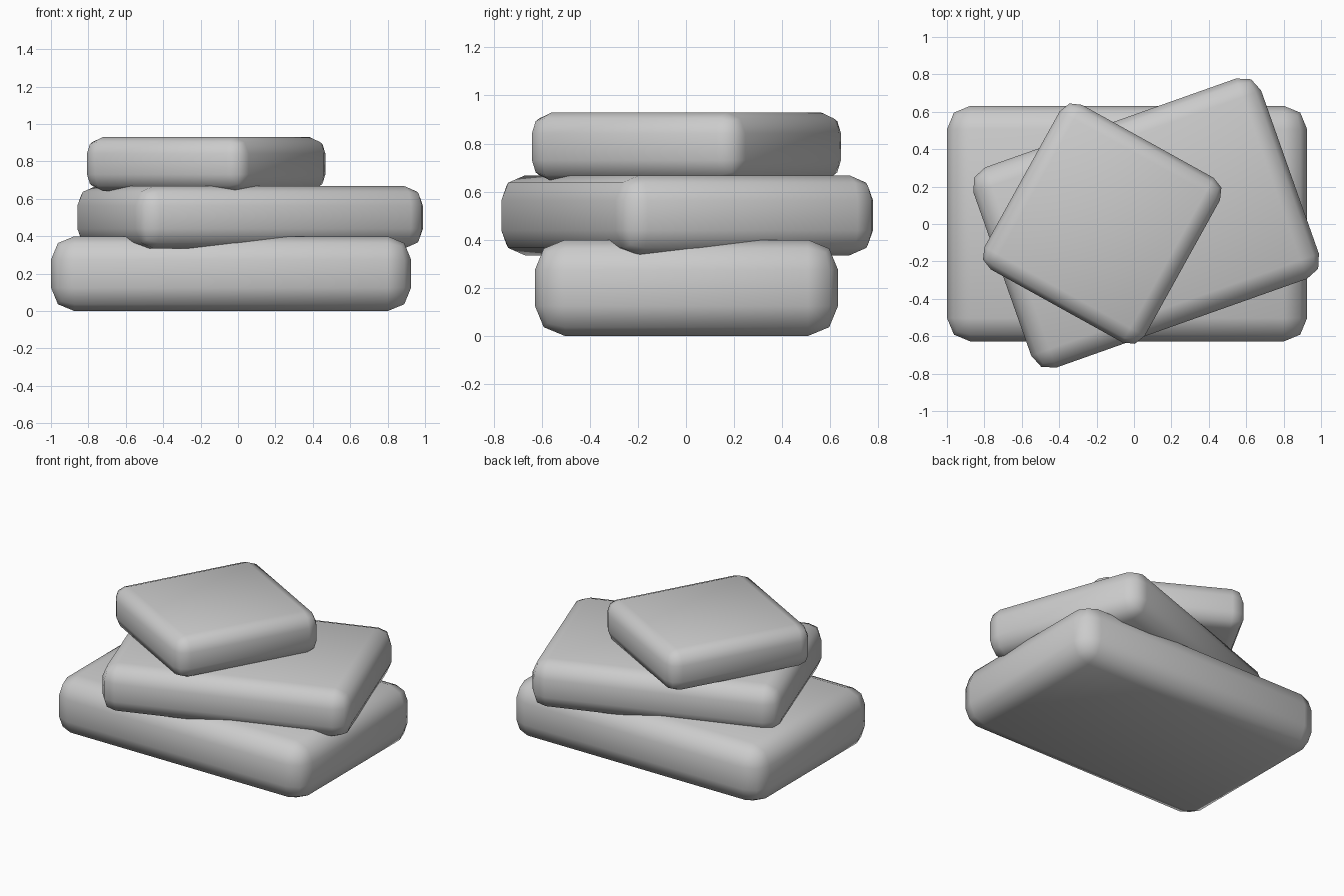
import bpy
import math

if "Cube" in bpy.data.objects:
    bpy.data.objects.remove(bpy.data.objects["Cube"], do_unlink=True)

# One plain stone colour
stone = bpy.data.materials.new("stone_grey")
stone.use_nodes = True
grey = (0.6, 0.6, 0.6, 1)
stone.diffuse_color = grey
stone.node_tree.nodes["Principled BSDF"].inputs["Base Color"].default_value = grey


def slab(name, centre, size, turn, rounding):
    """Rounded slab; centre gives x, y and the underside height."""
    x, y, base = centre
    bpy.ops.mesh.primitive_cube_add(size=1, location=(x, y, base + size[2] / 2))
    ob = bpy.context.object
    ob.name = name
    ob.scale = size
    bpy.ops.object.transform_apply(location=False, rotation=False, scale=True)
    ob.rotation_euler.z = math.radians(turn)
    bevel = ob.modifiers.new("rounded_edges", 'BEVEL')
    bevel.width = rounding
    bevel.segments = 2
    bpy.ops.object.modifier_apply(modifier=bevel.name)
    bpy.ops.object.shade_smooth()
    ob.data.materials.append(stone)
    return ob


# Stack of three slabs, each turned differently
slab("bottom_slab", (-0.037, 0.002, 0), (1.925, 1.26, 0.4), 0, 0.125)
slab("middle_slab", (0.065, 0.005, 0.335), (1.632, 1.136, 0.333), 19.5, 0.105)
slab("top_slab", (-0.17, 0.002, 0.643), (0.98, 1.006, 0.287), -29, 0.088)
